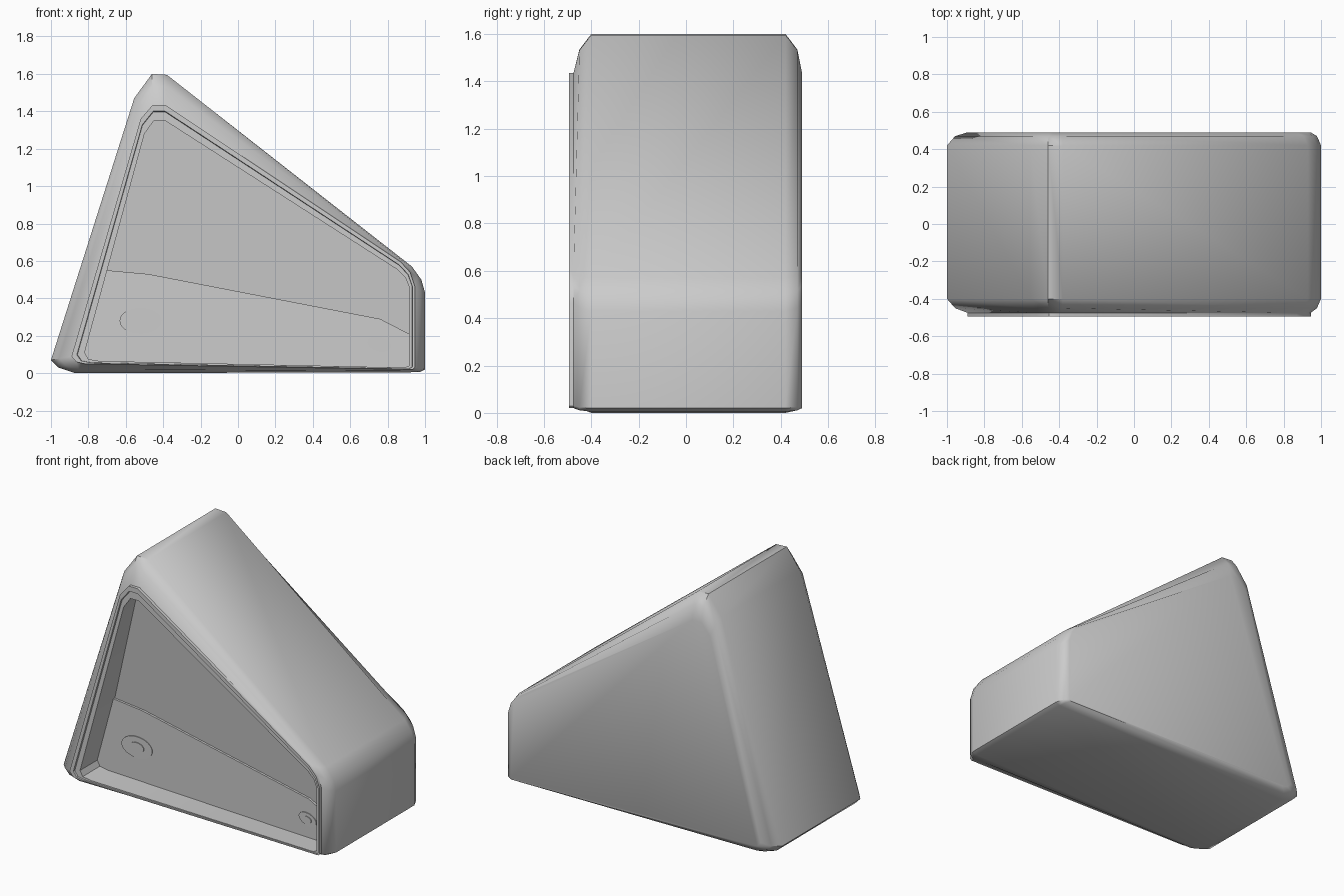
import bpy, bmesh, math
from mathutils import Matrix

cube = bpy.data.objects.get("Cube")
if cube:
    bpy.data.objects.remove(cube)

grey = bpy.data.materials.new("plain grey")
grey.use_nodes = True
COLOUR = (0.6, 0.6, 0.6, 1)
grey.diffuse_color = COLOUR
grey.node_tree.nodes["Principled BSDF"].inputs["Base Color"].default_value = COLOUR

# Matching x/z outlines: full silhouette, front rim and pocket opening
outer = [(-.87, 0), (-.96, .03), (-1, .07), (-.555, 1.47), (-.46, 1.6), (-.38, 1.595),
         (.93, .57), (.98, .5), (1, .43), (1, .02), (.97, .005)]
rim = [(-.82, .05), (-.865, .06), (-.89, .09), (-.52, 1.36), (-.455, 1.435), (-.39, 1.435),
       (.87, .595), (.92, .54), (.945, .465), (.945, .03), (.935, .02)]
opening = [(-.74, .065), (-.8, .075), (-.82, .11), (-.5, 1.28), (-.45, 1.35), (-.39, 1.35),
           (.85, .555), (.895, .51), (.915, .46), (.915, .04), (.89, .03)]


def blend(a, b, t):
    return [(p[0] + (q[0] - p[0]) * t, p[1] + (q[1] - p[1]) * t) for p, q in zip(a, b)]


def finish(name, bm, angle=40):
    bmesh.ops.recalc_face_normals(bm, faces=bm.faces)
    mesh = bpy.data.meshes.new(name)
    bm.to_mesh(mesh)
    bm.free()
    mesh.materials.append(grey)
    obj = bpy.data.objects.new(name, mesh)
    bpy.context.collection.objects.link(obj)
    bpy.ops.object.select_all(action='DESELECT')
    obj.select_set(True)
    bpy.context.view_layer.objects.active = obj
    bpy.ops.object.shade_smooth_by_angle(angle=math.radians(angle))
    return obj


def loft(name, sections):
    """Skin a run of (outline, depth) sections and close both ends."""
    bm = bmesh.new()
    rings = [[bm.verts.new((x, y, z)) for x, z in pts] for pts, y in sections]
    for a, b in zip(rings, rings[1:]):
        for i in range(len(a)):
            j = (i + 1) % len(a)
            bm.faces.new((a[i], a[j], b[j], b[i]))
    bm.faces.new(rings[0])
    bm.faces.new(rings[-1])
    return finish(name, bm)


def panel(name, outline, depth, thickness):
    """Flat slab whose front follows the depth function."""
    bm = bmesh.new()
    front = bm.faces.new([bm.verts.new((x, depth(x, z), z)) for x, z in outline])
    back = bmesh.ops.extrude_face_region(bm, geom=[front], use_keep_orig=True)
    moved = [v for v in back["geom"] if isinstance(v, bmesh.types.BMVert)]
    bmesh.ops.translate(bm, verts=moved, vec=(0, thickness, 0))
    return finish(name, bm, 20)


# Rounded wedge shell with a raised rim and a recess in the front
loft("wedge_shell", [
    (rim, .49), (blend(outer, rim, .4), .47), (outer, .42), (outer, -.4),
    (blend(outer, rim, .4), -.45), (rim, -.475), (rim, -.495),
    (blend(rim, opening, .4), -.495), (blend(rim, opening, .45), -.485),
    (opening, -.485), (opening, -.25)])


# Two panels at the back of the recess, meeting along a sloping seam
def lower_depth(x, z):
    return -.325 - .025 * x


def seam_height(x):
    return .437 - .194 * x


def upper_depth(x, z):
    return lower_depth(x, z) + .015 - .08 * max(0, z - seam_height(x))


seam = [(-.7, .55), (-.48, .53), (.76, .29), (.915, .21)]
panel("upper_panel", seam + opening[8:2:-1], upper_depth, .1)
panel("lower_panel", seam[::-1] + opening[2::-1] + opening[:8:-1], lower_depth, .08)


# Oval fittings, each a thin plate with a raised centre
def fitting(name, x, z, width, height, tilt):
    for part, size, lift in (("plate", 1, .006), ("centre", .47, .011)):
        bm = bmesh.new()
        bmesh.ops.create_cone(bm, cap_ends=True, segments=32, radius1=1, radius2=1, depth=1)
        bm.transform(Matrix.Translation((x, lower_depth(x, z) - lift / 2, z))
                     @ Matrix.Rotation(math.radians(tilt), 4, 'Y')
                     @ Matrix.Diagonal((width * size, lift, height * size, 1))
                     @ Matrix.Rotation(math.pi / 2, 4, 'X'))
        finish(name + "_" + part, bm)


fitting("right_fitting", -.52, .28, .113, .07, 0)
fitting("left_fitting", .755, .155, .066, .04, 15)
